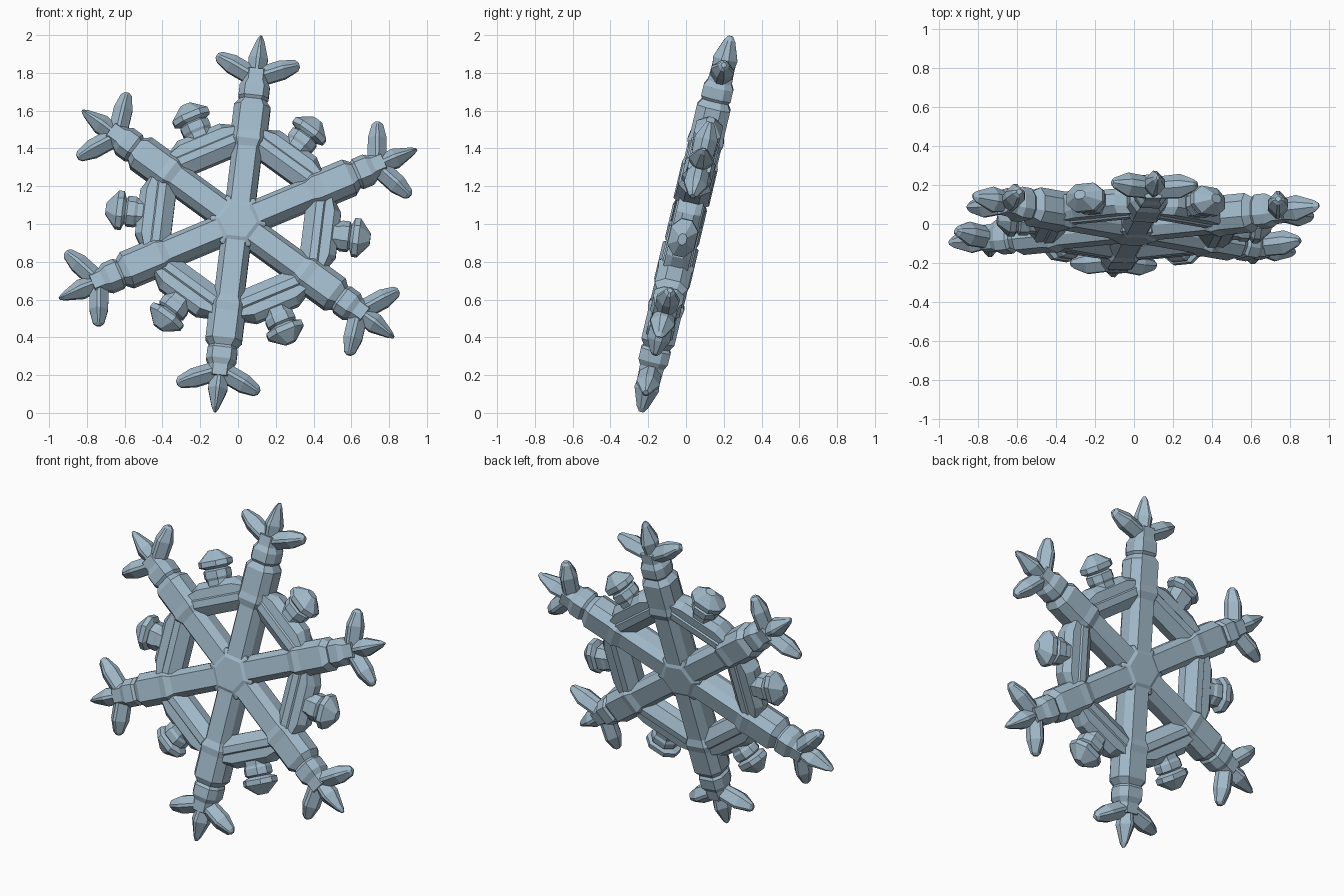
import bpy, bmesh, math
from mathutils import Matrix, Vector

cube = bpy.data.objects.get("Cube")
if cube:
    bpy.data.objects.remove(cube)

ice = bpy.data.materials.new("pale_ice_blue")
ice.use_nodes = True
ICE = (0.36, 0.49, 0.59, 1)
ice.diffuse_color = ICE
ice.node_tree.nodes["Principled BSDF"].inputs["Base Color"].default_value = ICE

# The flake is drawn flat in XY, then stood up and leaned back
STAND = Matrix.Translation((0, 0, 1)) @ Matrix.Rotation(math.radians(76.6), 4, 'X')
FIRST = 23.2


def finish(bm, name, angle=0):
    bmesh.ops.recalc_face_normals(bm, faces=bm.faces)
    bm.transform(STAND @ Matrix.Rotation(math.radians(angle), 4, 'Z'))
    mesh = bpy.data.meshes.new(name)
    bm.to_mesh(mesh)
    bm.free()
    mesh.materials.append(ice)
    bpy.context.collection.objects.link(bpy.data.objects.new(name, mesh))


def skin(bm, rings):
    """Bridge matching rings of points and cap both ends."""
    loops = [[bm.verts.new(p) for p in ring] for ring in rings]
    n = len(loops[0])
    for a, b in zip(loops, loops[1:]):
        for i in range(n):
            j = (i + 1) % n
            bm.faces.new((a[i], a[j], b[j], b[i]))
    bm.faces.new(loops[0])
    bm.faces.new(loops[-1])


def crystal(bm, sections, flat=0.62, side=0.45, start=(0, 0), turn=0):
    """Eight-sided rod along X; sections are (distance, half width, half depth)."""
    place = Matrix.Translation((*start, 0)) @ Matrix.Rotation(math.radians(turn), 4, 'Z')
    octagon = [(1, side), (flat, 1), (-flat, 1), (-1, side),
               (-1, -side), (-flat, -1), (flat, -1), (1, -side)]
    skin(bm, [[place @ Vector((x, w * a, d * b)) for a, b in octagon]
              for x, w, d in sections])


# Central hexagonal hub
bm = bmesh.new()
skin(bm, [[(r * math.cos(math.radians(60 * k + FIRST + 30)),
            r * math.sin(math.radians(60 * k + FIRST + 30)), z) for k in range(6)]
          for z, r in ((-0.092, 0.1), (-0.07, 0.15), (0.07, 0.15), (0.092, 0.1))])
finish(bm, "hub")

ARM = [(0.02, 0.08, 0.083), (0.41, 0.08, 0.083), (0.45, 0.1, 0.097), (0.49, 0.097, 0.09),
       (0.64, 0.097, 0.09), (0.68, 0.066, 0.066)]
COLLAR = [(0.67, 0.066, 0.066), (0.69, 0.08, 0.08), (0.75, 0.08, 0.08), (0.78, 0.062, 0.065),
          (0.84, 0.06, 0.062)]
CENTRE_PRONG = [(0, 0.04, 0.05), (0.1, 0.052, 0.066), (0.2, 0.02, 0.03), (0.225, 0.006, 0.012)]
SIDE_PRONG = [(0, 0.05, 0.055), (0.15, 0.05, 0.062), (0.225, 0.03, 0.028), (0.24, 0.014, 0.014)]
KNOB = [(0.44, 0.07, 0.06), (0.535, 0.07, 0.06), (0.55, 0.078, 0.068), (0.59, 0.078, 0.068),
        (0.6, 0.062, 0.056), (0.615, 0.1, 0.072), (0.645, 0.1, 0.072), (0.705, 0.03, 0.022)]

for k in range(6):
    angle = FIRST + 60 * k
    # Arm with its collar
    bm = bmesh.new()
    crystal(bm, ARM)
    crystal(bm, COLLAR)
    finish(bm, f"arm_{k + 1}", angle)

    # Three-pronged tip
    bm = bmesh.new()
    crystal(bm, CENTRE_PRONG, flat=0.18, side=0.3, start=(0.805, 0))
    for s in (-1, 1):
        crystal(bm, SIDE_PRONG, flat=0.18, side=0.3, start=(0.8, 0), turn=s * 66)
    finish(bm, f"arm_tip_{k + 1}", angle)

    # Mitred beam joining neighbouring arms, with a thinner outer ledge
    bm = bmesh.new()
    slope = math.tan(math.radians(30))
    beam = [(0.345, 0.03), (0.4, 0.075), (0.44, 0.075), (0.46, 0.05)]
    beam += [(r, -z) for r, z in reversed(beam)]
    skin(bm, [[(r, s * r * slope, z) for r, z in beam] for s in (-1, 1)])
    skin(bm, [[(0.43, -0.25, z * 1.0), (0.43, 0.25, z), (0.47, 0.22, z),
               (0.5 + e, 0.12, z), (0.5 + e, -0.12, z), (0.47, -0.22, z)]
              for z, e in ((-0.066, 0), (-0.03, 0.035), (0.03, 0.035), (0.066, 0))])
    finish(bm, f"beam_{k + 1}", angle + 30)

    # Bud on the middle of the beam
    bm = bmesh.new()
    crystal(bm, KNOB, flat=0.5, side=0.4)
    finish(bm, f"bud_{k + 1}", angle + 30)
